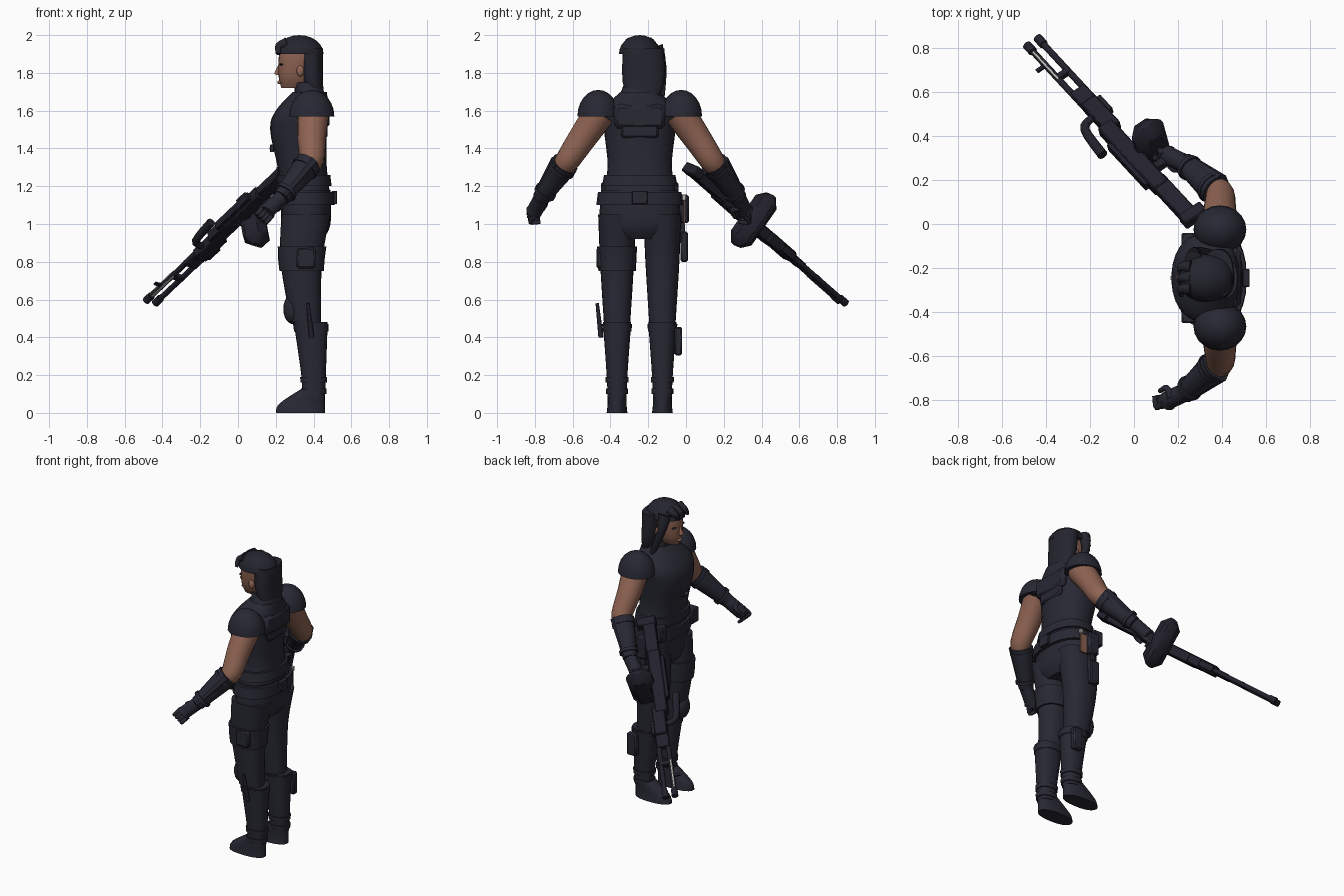
import bpy, bmesh, math
from mathutils import Vector, Matrix

cube = bpy.data.objects.get("Cube")
if cube:
    bpy.data.objects.remove(cube)

MID = -0.245  # centre line of the body, which looks along -x
made = []


def material(name, red, green, blue):
    mat = bpy.data.materials.new(name)
    mat.use_nodes = True
    mat.diffuse_color = (red, green, blue, 1)
    mat.node_tree.nodes["Principled BSDF"].inputs["Base Color"].default_value = mat.diffuse_color
    return mat


CLOTH = material("dark navy cloth", .021, .021, .034)
HAIR = material("black hair", .018, .018, .028)
METAL = material("gun black", .016, .015, .025)
SKIN = material("tan skin", .27, .125, .085)
STEEL = material("light steel", .5, .5, .46)


def finish(name, bm, mat, frame=None):
    if frame:
        bmesh.ops.transform(bm, matrix=frame, verts=bm.verts)
    bmesh.ops.recalc_face_normals(bm, faces=bm.faces)
    mesh = bpy.data.meshes.new(name)
    bm.to_mesh(mesh)
    bm.free()
    mesh.materials.append(mat)
    part = bpy.data.objects.new(name, mesh)
    bpy.context.collection.objects.link(part)
    made.append(part)


def spline(keys, steps=4):
    """Smooth curve through a few keys of any dimension."""
    keys = [Vector(key) for key in keys]
    keys = [keys[0], *keys, keys[-1]]
    points = []
    for before, start, end, after in zip(keys, keys[1:], keys[2:], keys[3:]):
        leave, arrive = (end - before) / 2, (after - start) / 2
        for i in range(steps):
            t = i / steps
            bend = (end - start) * 3 - leave * 2 - arrive
            pull = (start - end) * 2 + leave + arrive
            points.append(start + leave * t + bend * t ** 2 + pull * t ** 3)
    return points + [keys[-1]]


def oval(rx, ry, sides, power):
    def bulge(value):
        return math.copysign(abs(value) ** (2 / power), value)
    angles = [math.tau * i / sides for i in range(sides)]
    return [Vector((rx * bulge(math.cos(a)), ry * bulge(math.sin(a)), 0)) for a in angles]


def loft(name, rings, mat, frame=None):
    bm = bmesh.new()
    loops = [[bm.verts.new(point) for point in ring] for ring in rings]
    for low, high in zip(loops, loops[1:]):
        for i in range(len(low)):
            bm.faces.new((low[i - 1], low[i], high[i], high[i - 1]))
    bm.faces.new(loops[0])
    bm.faces.new(loops[-1])
    finish(name, bm, mat, frame)


def stack(name, rows, mat, y=MID):
    """Level sections given as height, x, x radius, y radius."""
    loft(name, [[p + Vector((x, y, z)) for p in oval(rx, ry, 24, 2.3)]
                for z, x, rx, ry in spline(rows)], mat)


def band(name, rows, low, high, grow, y=MID):
    """A raised strip that follows part of a stack."""
    def section(z):
        curve = spline(rows)
        for a, b in zip(curve, curve[1:]):
            if a[0] <= z <= b[0]:
                return a.lerp(b, (z - a[0]) / (b[0] - a[0])) + Vector((0, 0, grow, grow))
    stack(name, [section(low), section((low + high) / 2), section(high)], CLOTH, y)


def tube(name, path, start, end, mat, sides=10, frame=None):
    path = spline(path) if len(path) > 2 else [Vector(p) for p in path]
    rings = []
    last = len(path) - 1
    for i, point in enumerate(path):
        turn = (path[min(i + 1, last)] - path[max(i - 1, 0)]).to_track_quat('Z', 'Y')
        radius = start + (end - start) * i / last
        rings.append([point + turn @ p for p in oval(radius, radius, sides, 2)])
    loft(name, rings, mat, frame)


def blob(name, centre, radii, mat, half=False):
    """Ellipsoid, or its upper half."""
    bm = bmesh.new()
    bmesh.ops.create_uvsphere(bm, u_segments=20, v_segments=12, radius=1)
    if half:
        for v in bm.verts:
            v.co.z = max(v.co.z, 0)
        bmesh.ops.remove_doubles(bm, verts=bm.verts, dist=.001)
    finish(name, bm, mat, Matrix.Translation(centre) @ Matrix.Diagonal((*radii, 1)))


def box(name, centre, size, mat, frame=Matrix(), bevel=.1):
    """Box whose edges are bevelled by a share of its thinnest side."""
    bm = bmesh.new()
    bmesh.ops.create_cube(bm, size=1, matrix=Matrix.Diagonal((*size, 1)))
    bmesh.ops.bevel(bm, geom=bm.edges[:], offset=bevel * min(size), segments=1, affect='EDGES')
    finish(name, bm, mat, frame @ Matrix.Translation(centre))


# Torso, collar and belt
vest = [(1.14, .36, .13, .2), (1.3, .34, .13, .17), (1.5, .32, .15, .19),
        (1.6, .34, .14, .2), (1.7, .38, .09, .1)]
pelvis = [(.92, .35, .1, .12), (1, .36, .13, .21), (1.18, .36, .13, .2)]
stack("vest", vest, CLOTH)
stack("pelvis", pelvis, CLOTH)
stack("collar", [(1.62, .39, .09, .13), (1.75, .37, .07, .08)], CLOTH)
band("belt", pelvis, 1.1, 1.17, .02)
band("waist_band", vest, 1.2, 1.26, .015)
box("belt_buckle", (.51, MID, 1.14), (.03, .08, .07), CLOTH)
box("back_plate", (.46, MID, 1.57), (.05, .27, .13), CLOTH, bevel=.4)
box("lower_back_plate", (.46, MID, 1.5), (.03, .2, .09), CLOTH, bevel=.4)
box("chest_clip", (.18, MID, 1.4), (.02, .06, .04), CLOTH)
box("chest_tag", (.17, MID, 1.4), (.009, .02, .01), STEEL)

# Legs, boots, shoulder pads and belt pouches, mirrored about the centre line
leg = [(.48, .36, .08, .07), (.8, .335, .11, .09), (1.05, .36, .13, .1)]
boot = [(.08, .4, .06, .05), (.2, .4, .065, .055), (.48, .385, .09, .075)]
foot = [(0, .33, .13, .055), (.05, .34, .12, .05), (.13, .4, .06, .05)]
for tag, side in (("left", -1), ("right", 1)):
    y = MID + side * .12
    stack(tag + "_leg", leg, CLOTH, y)
    stack(tag + "_boot", boot, CLOTH, y)
    stack(tag + "_foot", foot, CLOTH, y)
    for low in (.1, .16):
        band(tag + "_ankle_strap", boot, low, low + .03, .007, y)
    band(tag + "_boot_cuff", boot, .43, .47, .005, y)
    blob(tag + "_knee_pad", (.29, y, .55), (.05, .06, .08), CLOTH)
    blob(tag + "_shoulder_pad", (.39, MID + side * .22, 1.57), (.12, .11, .14), CLOTH, half=True)
    box(tag + "_belt_pouch", (.25, MID + side * .17, 1.17), (.07, .07, .1), CLOTH)
band("thigh_band", leg, .75, .88, .012, MID - .12)

# Left thigh pouch and boot knife, right boot pouch
box("thigh_pouch", (.36, -.45, .82), (.1, .05, .11), CLOTH, bevel=.2)
tube("boot_knife", [(.39, -.45, .4), (.37, -.47, .58)], .014, .009, METAL)
box("boot_pouch", (.43, -.04, .38), (.07, .04, .15), CLOTH, bevel=.2)

# Hip holster on the right
box("holster_top", (.33, -.01, 1.08), (.08, .05, .15), CLOTH, bevel=.2)
box("holster_strap", (.33, -.02, 1), (.04, .03, .2), CLOTH)
box("holster", (.32, -.01, .88), (.07, .04, .16), CLOTH, bevel=.2)
box("hip_panel", (.4, -.01, 1.06), (.05, .009, .13), SKIN)
box("holster_stud", (.42, -.01, 1.14), (.02, .02, .03), STEEL)

# Head and hair
stack("face", [(1.72, .3, .07, .04), (1.78, .305, .09, .07), (1.88, .315, .1, .085),
               (1.95, .32, .09, .08)], SKIN)
tube("nose", [(.22, MID, 1.84), (.205, MID, 1.79)], .008, .016, SKIN)
blob("lips", (.22, MID, 1.75), (.012, .025, .01), SKIN)
for side in (-1, 1):
    blob("eyebrow", (.23, MID + side * .04, 1.845), (.012, .025, .006), HAIR)
    blob("ear", (.33, MID + side * .08, 1.81), (.02, .015, .03), SKIN)
blob("hair_crown", (.325, MID, 1.9), (.128, .11, .1), HAIR, half=True)
stack("hair_back", [(1.64, .42, .04, .07), (1.75, .395, .055, .11), (1.93, .38, .07, .11)],
      HAIR, MID + .02)
tube("side_lock", [(.27, -.16, 1.94), (.28, -.13, 1.83), (.35, -.13, 1.66)], .04, .015, HAIR)
for i in range(3):
    y = MID + (i - 1) * .05
    tube("fringe", [(.26, y, 1.96), (.215, y, 1.94), (.215, y - .03, 1.9)], .03, .01, HAIR)

# Arms with gauntlets and gloves, mirrored
joints = [(.4, .21, 1.59), (.39, .3, 1.46), (.39, .38, 1.34), (.23, .52, 1.14), (.165, .55, 1.08)]
for tag, side in (("left", -1), ("right", 1)):
    shoulder, bicep, elbow, wrist, palm = [Vector((x, MID + side * y, z)) for x, y, z in joints]
    axis = (wrist - elbow).normalized()
    across = axis.cross(Vector((.5, side * .6, .4))).normalized()
    out = across.cross(axis)
    cuff = elbow.lerp(wrist, .1)
    tube(tag + "_upper_arm", [shoulder, bicep, elbow, elbow.lerp(wrist, .2)], .085, .056, SKIN, 18)
    tube(tag + "_gauntlet", [cuff, wrist], .073, .046, CLOTH, 12)
    for share in (.1, .8):
        strap = cuff.lerp(wrist, share)
        radius = .077 - share * .02
        tube(tag + "_gauntlet_strap", [strap, strap + axis * .02], radius, radius, CLOTH, 12)
    tube(tag + "_forearm_guard", [cuff + out * .045, wrist + out * .03], .04, .02, CLOTH, 8)
    tube(tag + "_glove", [wrist, palm, palm + axis * .03], .042, .044, CLOTH, 12)
    for i in range(4):
        root = palm + axis * .015 + across * (i - 1.5) * .022
        knuckle = root + axis * .055
        tube(tag + "_finger", [root, knuckle, knuckle - out * .05 - axis * .02], .015, .01, CLOTH)
    root = wrist.lerp(palm, .6) + across * .03
    tube(tag + "_thumb", [root, root - out * .05, root - out * .06 + axis * .05], .018, .01, CLOTH)

# Rifle, in its own axes: along the barrel, across, and towards the underside
stock = Vector((.27, .01, 1.3))
along = (Vector((-.48, .82, .59)) - stock).normalized()
width = Vector((.8, .55, -.23)).cross(along).normalized()
under = along.cross(width)
gun = Matrix.Translation(stock) @ Matrix((along, width, under)).transposed().to_4x4()


def gun_box(name, start, end, wide, top, bottom, mat=METAL, shift=0):
    centre = ((start + end) / 2, shift, (top + bottom) / 2)
    box("rifle_" + name, centre, (end - start, wide, bottom - top), mat, gun)


gun_box("butt", 0, .06, .055, -.04, .08)
gun_box("stock", .05, .3, .05, -.035, .045)
gun_box("receiver", .25, .7, .065, -.04, .04)
gun_box("receiver_cover", .3, .6, .045, -.06, -.03)
gun_box("grip", .34, .38, .04, .04, .13)
gun_box("magazine_well", .43, .52, .055, .03, .08)
gun_box("handguard", .66, .86, .06, -.02, .06)
gun_box("under_rail", .75, .85, .04, .05, .08)
gun_box("barrel_block", .85, .95, .035, -.02, .06)
gun_box("barrel_clamp", 1.05, 1.08, .03, -.02, .06)
gun_box("front_sight", 1.15, 1.17, .012, -.06, -.01)
for height in (-.01, .05):
    tube("barrel", [(.85, 0, height), (1.3, 0, height)], .015, .015, METAL, 10, gun)
    tube("muzzle_ring", [(1.26, 0, height), (1.31, 0, height)], .021, .021, METAL, 10, gun)
for side in (-1, 1):
    gun_box("barrel_rail", 1.05, 1.25, .008, -.02, -.01, STEEL, side * .012)
tube("carry_handle", [(.78, 0, -.02), (.75, 0, -.08), (.58, 0, -.1)], .018, .024, METAL, 10, gun)
box("drum_magazine", (.475, 0, .1), (.12, .33, .16), METAL, gun, bevel=.4)

# Smooth shading with sharp edges kept
bpy.ops.object.select_all(action='DESELECT')
for part in made:
    part.select_set(True)
bpy.context.view_layer.objects.active = made[0]
bpy.ops.object.shade_smooth_by_angle(angle=math.radians(40))
